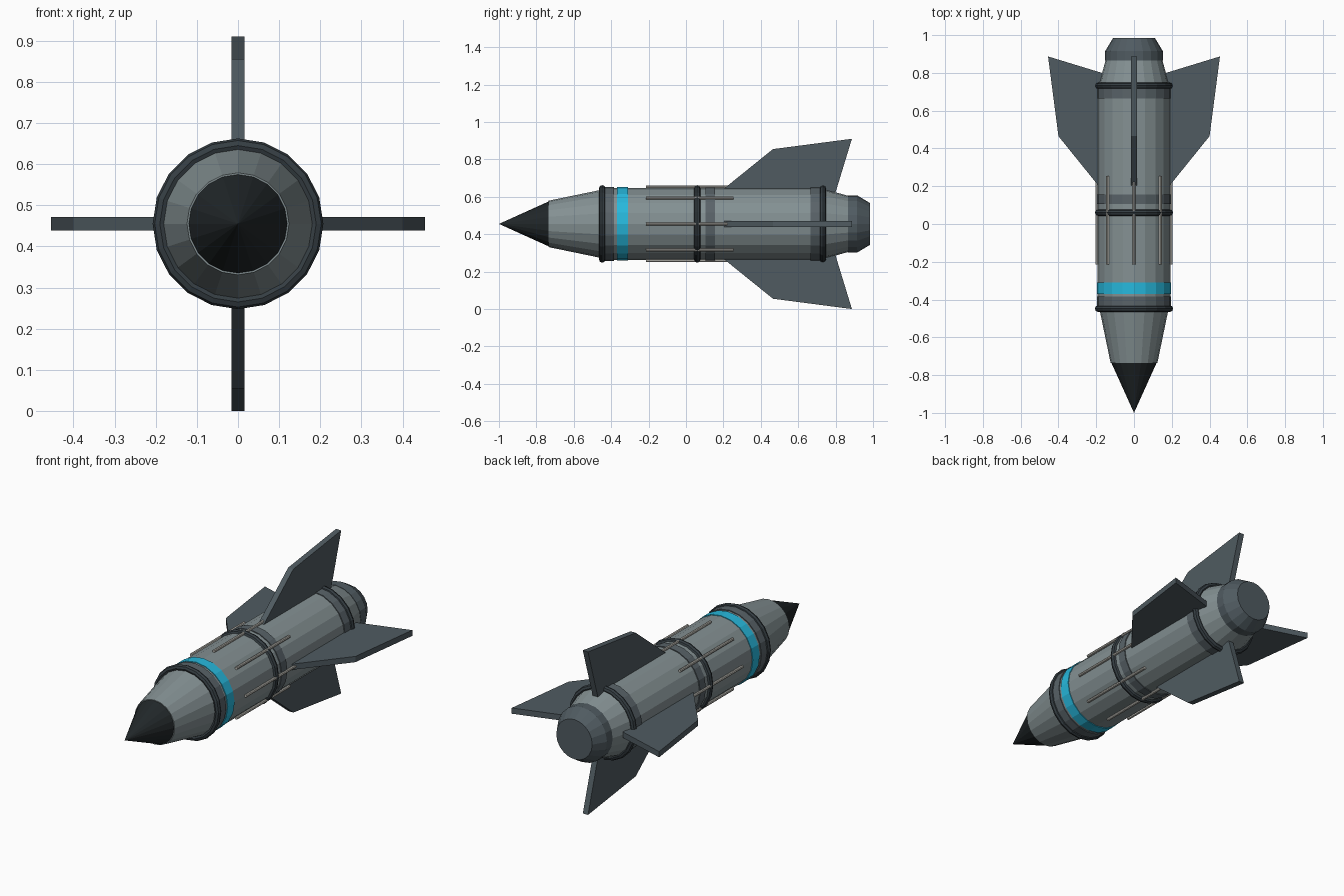
import bpy, bmesh, math
from mathutils import Vector, Matrix

if "Cube" in bpy.data.objects:
    bpy.data.objects.remove(bpy.data.objects["Cube"])

AXIS_Z = 0.455
SIDES = 20


def material(name, rgb):
    m = bpy.data.materials.new(name)
    m.diffuse_color = (*rgb, 1)
    m.use_nodes = True
    m.node_tree.nodes["Principled BSDF"].inputs["Base Color"].default_value = m.diffuse_color
    return m


HULL = material("hull_grey", (0.23, 0.28, 0.29))
BAND = material("band_grey", (0.10, 0.125, 0.14))
FIN = material("fin_grey", (0.08, 0.105, 0.12))
RING = material("ring_dark", (0.035, 0.047, 0.055))
NOSE = material("nose_black", (0.015, 0.02, 0.022))
CYAN = material("cyan", (0.02, 0.48, 0.72))
ROD = material("rod_pale", (0.50, 0.49, 0.45))


def finish(name, bm, mat):
    bmesh.ops.recalc_face_normals(bm, faces=bm.faces)
    me = bpy.data.meshes.new(name)
    bm.to_mesh(me)
    bm.free()
    me.materials.append(mat)
    ob = bpy.data.objects.new(name, me)
    ob.location.z = AXIS_Z
    bpy.context.collection.objects.link(ob)
    return ob


def lathe(name, profile, mat, closed=False):
    """Spin (y, radius) points round the y axis; open profiles get end caps."""
    bm = bmesh.new()
    loops = []
    for y, r in profile:
        if r == 0:
            loops.append([bm.verts.new((0, y, 0))] * SIDES)
            continue
        angles = [2 * math.pi * i / SIDES for i in range(SIDES)]
        loops.append([bm.verts.new((r * math.cos(a), y, r * math.sin(a))) for a in angles])
    pairs = list(zip(loops, loops[1:]))
    if closed:
        pairs.append((loops[-1], loops[0]))
    for a, b in pairs:
        for i in range(SIDES):
            j = (i + 1) % SIDES
            bm.faces.new(list(dict.fromkeys((a[i], a[j], b[j], b[i]))))
    if not closed:
        for loop in (loops[0], loops[-1]):
            if loop[0] is not loop[1]:
                bm.faces.new(loop)
    return finish(name, bm, mat)


def band(name, y0, y1, r, mat):
    lathe(name, [(y0, 0.185), (y0, r), (y1, r), (y1, 0.185)], mat, closed=True)


def round_ring(name, y, mat, major=0.19, minor=0.0175):
    pts = [(y + minor * math.sin(k * math.pi / 4), major + minor * math.cos(k * math.pi / 4))
           for k in range(8)]
    lathe(name, pts, mat, closed=True)


# hull sections along the axis
lathe("nose_tip", [(-1.0, 0), (-0.73, 0.122)], NOSE)
lathe("nose_section", [(-0.735, 0.124), (-0.445, 0.184)], HULL)
lathe("main_body", [(-0.445, 0.192), (0.735, 0.192)], HULL)
lathe("tail_taper", [(0.735, 0.187), (0.875, 0.148)], HULL)
lathe("tail_nozzle", [(0.865, 0.153), (0.915, 0.153), (0.985, 0.111)], FIN)

# flat bands and raised rings
band("front_band", -0.435, -0.385, 0.197, BAND)
band("cyan_stripe", -0.37, -0.31, 0.196, CYAN)
band("middle_band", 0.105, 0.155, 0.197, BAND)
band("rear_band", 0.665, 0.725, 0.197, BAND)
round_ring("front_ring", -0.448, RING)
round_ring("middle_ring", 0.06, RING)
round_ring("rear_ring", 0.732, RING)

# four fins: (radius, y) outline given thickness
outline = [(0.17, 0.18), (0.40, 0.465), (0.455, 0.887), (0.17, 0.80)]
for k in range(4):
    bm = bmesh.new()
    face = bm.faces.new([bm.verts.new((r, y, -0.016)) for r, y in outline])
    ext = bmesh.ops.extrude_face_region(bm, geom=[face])
    moved = [g for g in ext["geom"] if isinstance(g, bmesh.types.BMVert)]
    bmesh.ops.translate(bm, vec=Vector((0, 0, 0.032)), verts=moved)
    fin = finish(f"fin_{k + 1}", bm, FIN)
    fin.rotation_euler.y = k * math.pi / 2

# eight thin rods around the middle
for k in range(8):
    bm = bmesh.new()
    bmesh.ops.create_cone(bm, cap_ends=True, segments=8, radius1=0.008, radius2=0.008, depth=0.47,
                          matrix=Matrix.Translation((0.197, 0.02, 0)) @ Matrix.Rotation(math.pi / 2, 4, 'X'))
    rod = finish(f"side_rod_{k + 1}", bm, ROD)
    rod.rotation_euler.y = k * math.pi / 4
